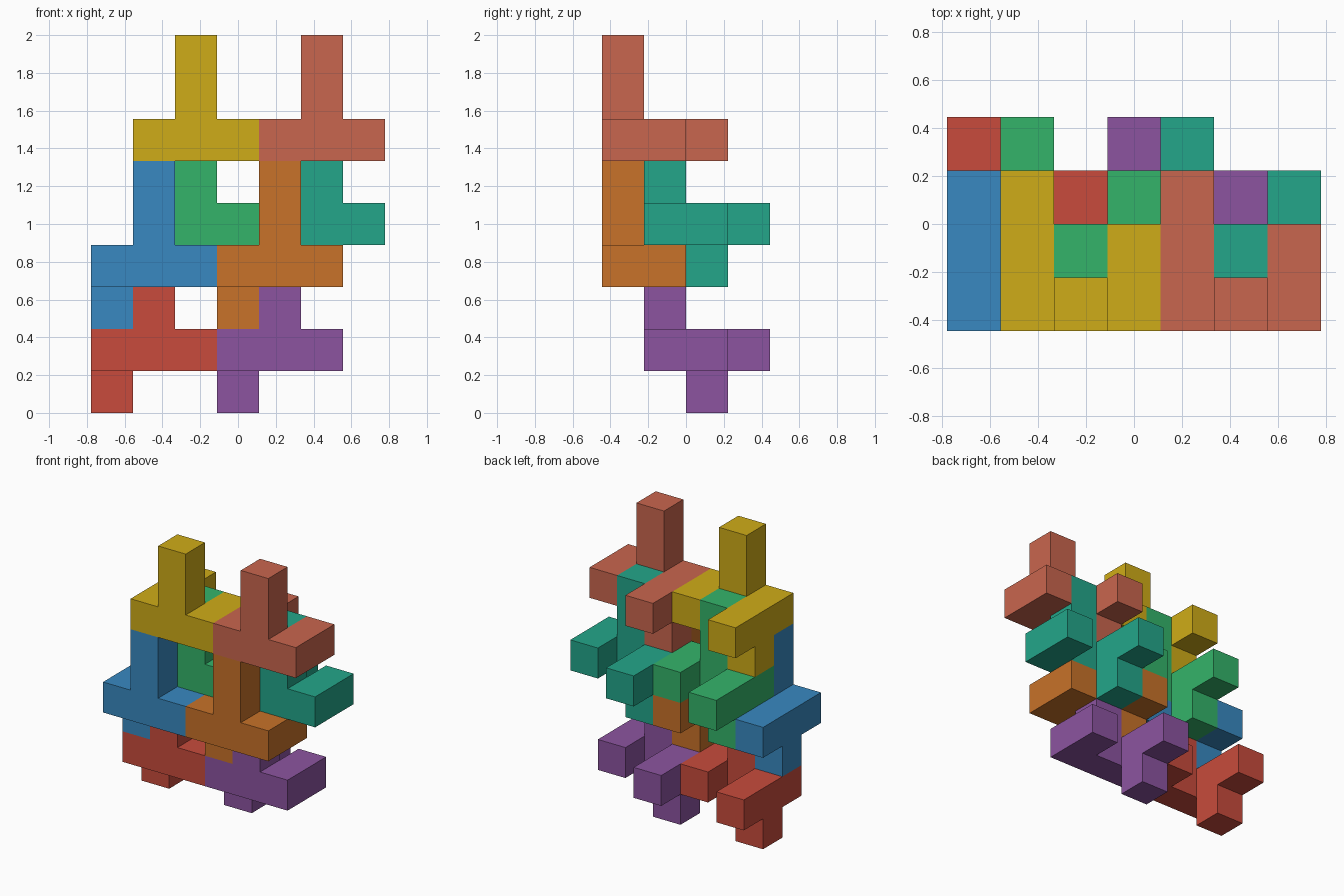
import bpy, bmesh
from mathutils import Vector

if "Cube" in bpy.data.objects:
    bpy.data.objects.remove(bpy.data.objects["Cube"])

U = 2 / 9  # edge of one unit cube
AXES = [Vector(d) for d in ((1, 0, 0), (-1, 0, 0), (0, 1, 0), (0, -1, 0), (0, 0, 1), (0, 0, -1))]

# One interlocking piece: U-shaped base, two-cube post, one-cube foot
PIECE = [(0, 0, 0), (1, 0, 0), (2, 0, 0), (0, 1, 0), (0, 2, 0), (2, 1, 0),
         (1, 0, 1), (1, 0, 2), (0, 1, -1)]


def linear(hex_code):
    rgb = [int(hex_code[i:i + 2], 16) / 255 for i in (0, 2, 4)]
    return [c / 12.92 if c <= 0.04045 else ((c + 0.055) / 1.055) ** 2.4 for c in rgb] + [1]


def add_piece(name, offset, color):
    cells = {tuple(a + b for a, b in zip(c, offset)) for c in PIECE}
    bm = bmesh.new()
    for cell in cells:
        center = Vector(cell) + Vector((0.5, 0.5, 0.5))
        for n in AXES:
            # only faces not shared with a neighbouring cube of the piece
            if tuple(int(v) for v in Vector(cell) + n) in cells:
                continue
            s = Vector((n.y, n.z, n.x))
            t = n.cross(s)
            corners = [center + (n + s * a + t * b) / 2
                       for a, b in ((-1, -1), (1, -1), (1, 1), (-1, 1))]
            bm.faces.new([bm.verts.new((p - Vector((3.5, 2, 0))) * U) for p in corners])
    bmesh.ops.remove_doubles(bm, verts=bm.verts, dist=1e-4)
    # merge coplanar squares into clean flat faces
    bmesh.ops.dissolve_limit(bm, angle_limit=0.01, verts=bm.verts, edges=bm.edges)
    mesh = bpy.data.meshes.new(name)
    bm.to_mesh(mesh)
    bm.free()
    mat = bpy.data.materials.new(name)
    mat.diffuse_color = linear(color)
    mat.use_nodes = True
    mat.node_tree.nodes["Principled BSDF"].inputs["Base Color"].default_value = mat.diffuse_color
    mesh.materials.append(mat)
    bpy.context.collection.objects.link(bpy.data.objects.new(name, mesh))


# Four layers, each with a left piece and a right piece three cubes along
LAYERS = [((0, 1, 1), ("red", "c84b3c"), ("purple", "8c54a0")),
          ((0, 0, 3), ("blue", "3889c1"), ("orange", "c87229")),
          ((1, 1, 4), ("green", "34b46a"), ("teal", "23a68a")),
          ((1, 0, 6), ("yellow", "cfac18"), ("salmon", "c9664e"))]
for (x, y, z), left, right in LAYERS:
    for dx, (label, color) in ((0, left), (3, right)):
        add_piece(label + "_piece", (x + dx, y, z), color)
